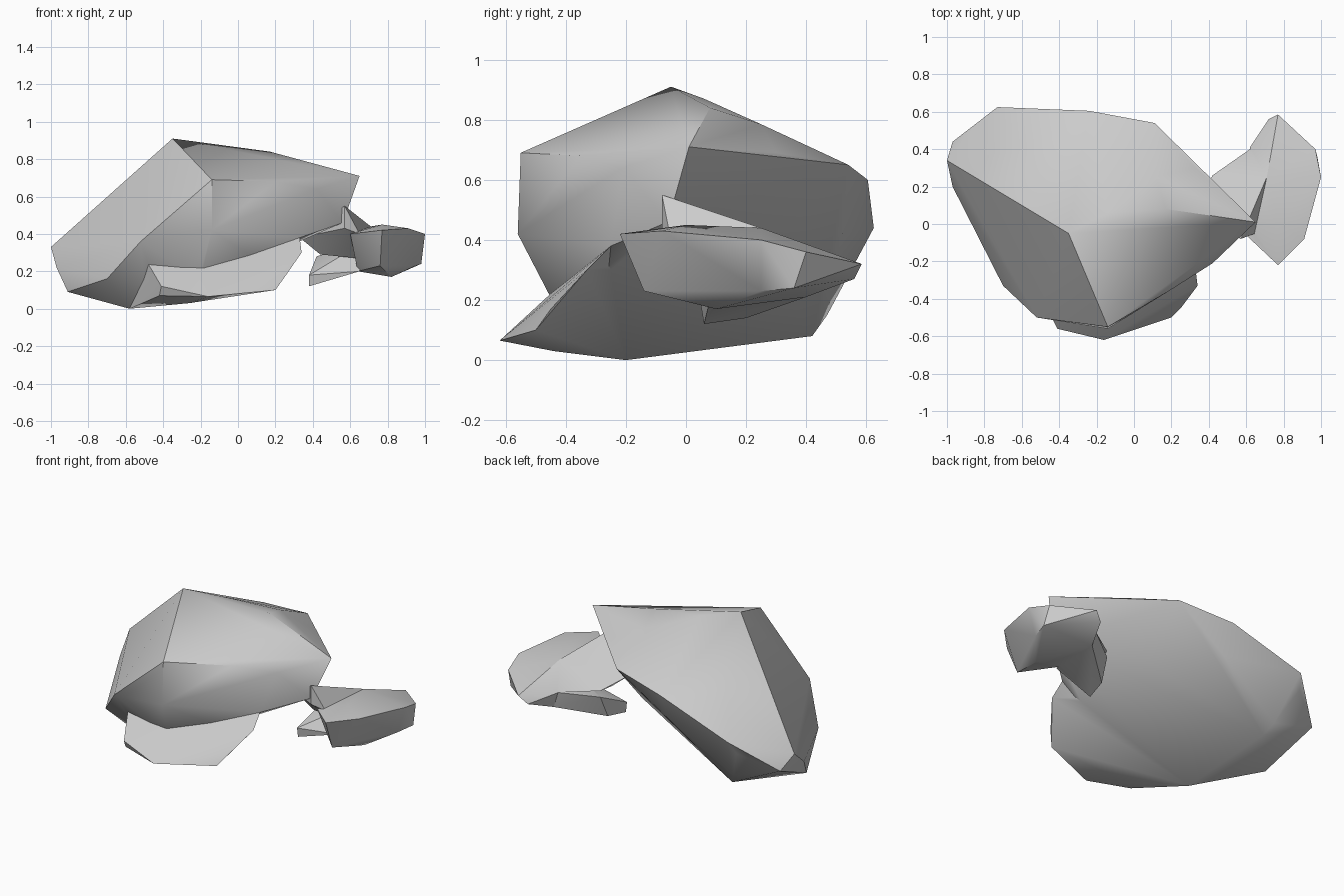
import bpy, bmesh, math

stone = bpy.data.materials.new("grey stone")
stone.diffuse_color = (0.6, 0.6, 0.6, 1)


def chunk(name, points):
    """One chiselled stone block: the convex hull of its corners."""
    bm = bmesh.new()
    for p in points:
        bm.verts.new(p)
    bmesh.ops.convex_hull(bm, input=bm.verts)
    bmesh.ops.delete(bm, geom=[v for v in bm.verts if not v.link_faces], context='VERTS')
    bmesh.ops.recalc_face_normals(bm, faces=bm.faces)
    me = bpy.data.meshes.new(name)
    bm.to_mesh(me)
    bm.free()
    me.materials.append(stone)
    ob = bpy.data.objects.new(name, me)
    bpy.context.collection.objects.link(ob)
    return ob


def merge(base, *others):
    """Fuse blocks into one rock and smooth its soft edges."""
    bpy.ops.object.select_all(action='DESELECT')
    base.select_set(True)
    bpy.context.view_layer.objects.active = base
    for o in others:
        m = base.modifiers.new("union", 'BOOLEAN')
        m.operation, m.solver, m.object = 'UNION', 'EXACT', o
        bpy.ops.object.modifier_apply(modifier=m.name)
        bpy.data.objects.remove(o)
    bpy.ops.object.shade_smooth_by_angle(angle=math.radians(35))


# large boulder: a tilted slab, its underside rising to the back right
boulder = chunk("large_boulder", [
    (-.35, -.05, .91), (-.14, .06, .87), (.17, .08, .84), (.12, .25, .785),
    (.65, .01, .71), (.33, .3, .69), (.11, .54, .65), (-.24, .605, .6),
    (-.73, .625, .44), (-.76, .58, .36), (-.58, .4, .62),
    (-.97, .44, .25), (-1, .34, .33), (-.97, .2, .22), (-.91, .09, .09),
    (-.72, .02, .065), (-.66, .47, .15), (-.62, .42, .08),
    (-.7, -.33, .16), (-.52, -.5, .36), (-.14, -.55, .69), (-.14, -.56, .42),
    (.2, -.35, .68), (.28, -.25, .62), (.33, -.25, .38), (.42, -.21, .64),
    (.56, -.06, .46), (.3, .12, .45), (.12, .27, .36), (-.24, .52, .42),
    (-.58, -.2, 0), (-.2, -.42, .15), (.1, -.33, .26)])

# toe sticking out below the front overhang
toe = chunk("boulder_toe", [
    (-.48, -.42, .24), (-.2, -.43, .24), (.2, -.33, .25), (.33, -.25, .38),
    (.34, -.33, .3), (.25, -.45, .17), (.2, -.5, .1), (-.16, -.62, .065),
    (-.41, -.56, .12), (-.42, -.53, .07), (-.26, -.44, .03), (-.58, -.2, 0),
    (-.1, -.1, .3)])
merge(boulder, toe)

# small rock at the right
small = chunk("small_rock", [
    (.77, -.22, .42), (.91, -.08, .43), (.77, 0, .45), (1, .25, .4),
    (.98, .36, .24), (.97, .4, .36), (.77, .585, .32), (.72, .56, .27),
    (.62, .41, .31), (.71, .25, .44), (.95, .25, .23), (.82, .1, .17),
    (.76, -.14, .23), (.64, .12, .2), (.65, .4, .21), (.6, -.06, .4)])
# thin fin and low wing reaching towards the boulder
fin = chunk("rock_fin", [
    (.33, .1, .38), (.57, -.08, .55), (.57, -.08, .43), (.71, .25, .44),
    (.65, -.05, .4), (.42, .26, .32), (.62, .4, .31), (.44, .12, .29),
    (.64, .1, .27)])
wing = chunk("rock_wing", [
    (.38, .06, .12), (.38, .05, .18), (.41, .2, .14), (.42, .26, .28),
    (.65, .08, .2), (.65, .4, .21), (.68, .2, .36), (.62, .4, .31)])
merge(small, fin, wing)
